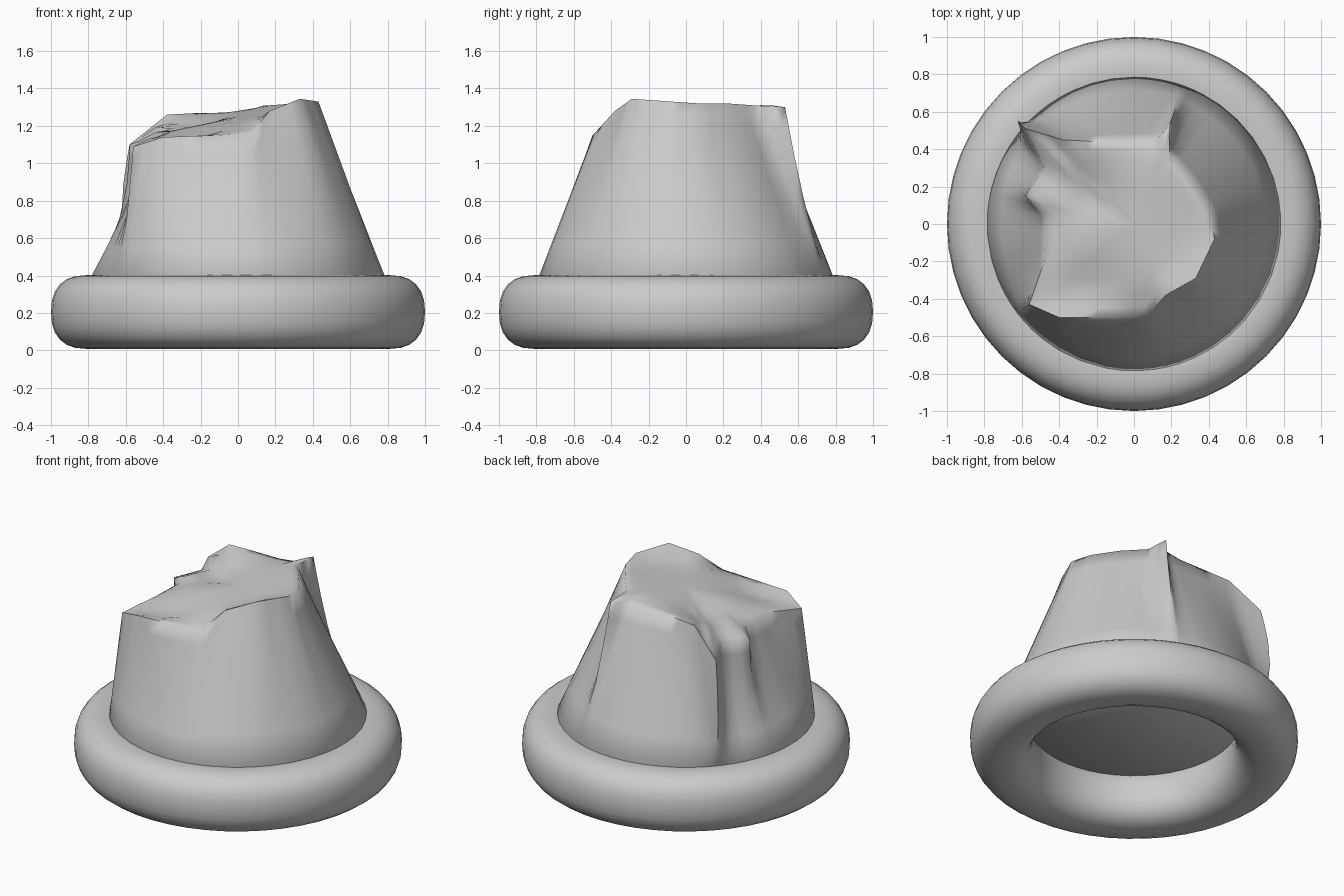
import bpy, bmesh
from math import sin, cos, pi, atan2, copysign, exp

if "Cube" in bpy.data.objects:
    bpy.data.objects.remove(bpy.data.objects["Cube"])


def make_object(name, bm, angle):
    bmesh.ops.recalc_face_normals(bm, faces=bm.faces)
    mesh = bpy.data.meshes.new(name)
    bm.to_mesh(mesh)
    bm.free()
    ob = bpy.data.objects.new(name, mesh)
    bpy.context.collection.objects.link(ob)
    bpy.ops.object.select_all(action='DESELECT')
    ob.select_set(True)
    bpy.context.view_layer.objects.active = ob
    bpy.ops.object.shade_smooth_by_angle(angle=angle)
    return ob


def bridge(bm, a, b):
    n = len(a)
    for i in range(n):
        j = (i + 1) % n
        bm.faces.new((a[i], a[j], b[j], b[i]))


def spow(v, e):
    return copysign(abs(v) ** e, v)


# Rounded ring base: squarish superellipse section swept round z
bm = bmesh.new()
SEG, SEC, EXP = 48, 24, 2 / 2.4
rings = []
for s in range(SEC):
    q = 2 * pi * s / SEC
    r = 0.81 + 0.19 * spow(cos(q), EXP)
    z = 0.205 + 0.197 * spow(sin(q), EXP)
    rings.append([bm.verts.new((r * cos(2 * pi * i / SEG), r * sin(2 * pi * i / SEG), z))
                  for i in range(SEG)])
for s in range(SEC):
    bridge(bm, rings[s], rings[(s + 1) % SEC])
make_object("ring_base", bm, pi / 3)

# Crumpled cone: ragged rim corners (x, y, z, bulge of the wall below)
RIM = [(.43, -.08, 1.33, 0), (.40, .07, 1.32, 0), (.30, .22, 1.32, 0),
       (.19, .36, 1.31, -.01), (.19, .53, 1.30, -.015), (.12, .45, 1.28, 0),
       (0, .44, 1.27, 0), (-.2, .44, 1.27, 0), (-.38, .45, 1.26, 0),
       (-.58, .51, 1.10, .05), (-.48, .30, 1.12, -.04), (-.58, .15, 1.10, -.05),
       (-.47, .04, 1.13, -.03), (-.48, -.2, 1.13, -.02), (-.56, -.43, 1.09, 0),
       (-.4, -.5, 1.14, 0), (-.1, -.5, 1.15, 0), (.07, -.49, 1.16, 0),
       (.17, -.38, 1.28, 0), (.33, -.29, 1.345, 0)]
SUB = 3
cols = []
for a, b in zip(RIM, RIM[1:] + RIM[:1]):
    for k in range(SUB):
        cols.append([p + (q - p) * k / SUB for p, q in zip(a, b)])


def wall_row(t):
    row = []
    for x, y, z, bulge in cols:
        a, rim_r = atan2(y, x), (x * x + y * y) ** .5
        r = 0.785 + (rim_r - 0.785) * t + bulge * sin(pi * t)
        row.append(bm.verts.new((r * cos(a), r * sin(a), 0.4 + (z - 0.4) * t)))
    return row


def crown(x, y):
    # sloping crown with a dent at the back left and a ledge at the front left
    dent = 0.05 * exp(-((x + .25) ** 2 + (y - .15) ** 2) / .02)
    ledge = 0.05 * exp(-((x + .25) ** 2 + (y + .38) ** 2) / .03)
    return 1.25 + 0.16 * x + 0.1 * y - dent - ledge


def top_row(scale, blend):
    return [bm.verts.new((x * scale, y * scale,
                          z + (crown(x * scale, y * scale) - z) * blend))
            for x, y, z, _ in cols]


bm = bmesh.new()
foot = [bm.verts.new((0.74 * cos(atan2(c[1], c[0])), 0.74 * sin(atan2(c[1], c[0])), 0.315))
        for c in cols]
rows = [foot] + [wall_row(t) for t in (0, .2, .45, .7, .88, 1)]
rows += [top_row(s, b) for s, b in ((.9, .3), (.76, .8), (.6, .95), (.42, 1), (.2, 1))]
for lo, hi in zip(rows, rows[1:]):
    bridge(bm, lo, hi)
bm.faces.new(foot)
tip = bm.verts.new((0, 0, crown(0, 0)))
last = rows[-1]
for i in range(len(last)):
    bm.faces.new((last[i], last[(i + 1) % len(last)], tip))
make_object("crumpled_cone", bm, pi / 2.4)
